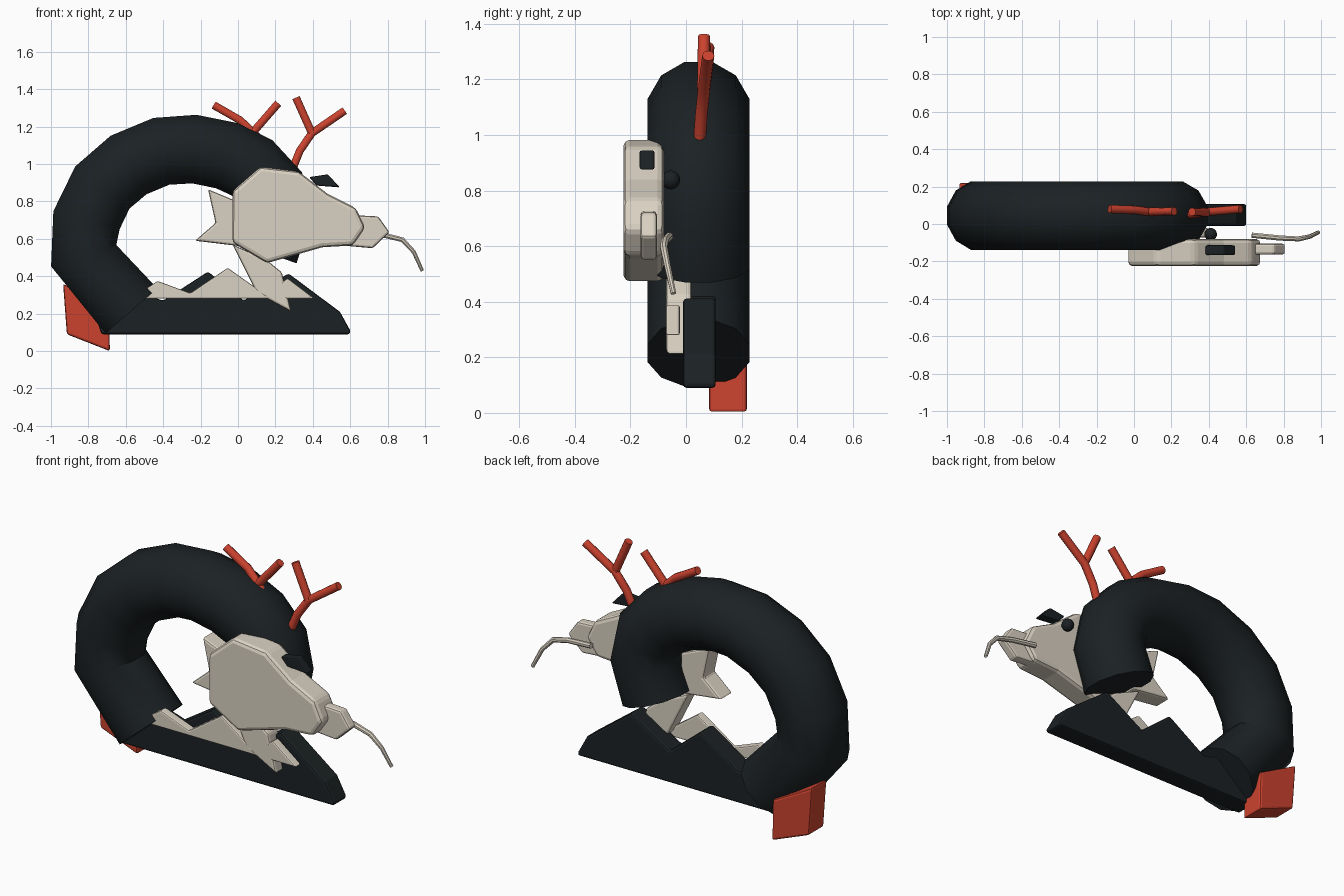
import bpy, bmesh, math
from mathutils import Vector

if "Cube" in bpy.data.objects:
    bpy.data.objects.remove(bpy.data.objects["Cube"])


def material(name, rgb):
    m = bpy.data.materials.new(name)
    m.diffuse_color = (*rgb, 1)
    m.use_nodes = True
    m.node_tree.nodes["Principled BSDF"].inputs["Base Color"].default_value = m.diffuse_color
    return m


BLACK = material("black", (0.011, 0.015, 0.017))
CREAM = material("cream", (0.70, 0.64, 0.54))
RED = material("red", (0.60, 0.055, 0.028))


def finish(bm, name, mat, smooth=True):
    bmesh.ops.recalc_face_normals(bm, faces=bm.faces)
    me = bpy.data.meshes.new(name)
    bm.to_mesh(me)
    bm.free()
    me.materials.append(mat)
    ob = bpy.data.objects.new(name, me)
    bpy.context.collection.objects.link(ob)
    if smooth:
        bpy.ops.object.select_all(action='DESELECT')
        ob.select_set(True)
        bpy.context.view_layer.objects.active = ob
        bpy.ops.object.shade_smooth_by_angle(angle=math.radians(40))
    return ob


def slab(name, outline, y0, y1, mat, bevel=0.012):
    """Extrude an x-z outline from y0 to y1 with softened edges."""
    bm = bmesh.new()
    face = bm.faces.new([bm.verts.new((x, y0, z)) for x, z in outline])
    ext = bmesh.ops.extrude_face_region(bm, geom=[face])
    for v in ext["geom"]:
        if isinstance(v, bmesh.types.BMVert):
            v.co.y = y1
    ob = finish(bm, name, mat, smooth=False)
    mod = ob.modifiers.new("soft_edges", 'BEVEL')
    mod.width = bevel
    mod.segments = 2
    return ob


def tube(bm, path, radii, sides):
    """Sweep a polygon along a path that lies mostly in the x-z plane."""
    pts = [Vector(p) for p in path]
    rings = []
    for i, p in enumerate(pts):
        a = (p - pts[i - 1]).normalized() if i else None
        b = (pts[i + 1] - p).normalized() if i < len(pts) - 1 else None
        t = ((a or b) + (b or a)).normalized()
        u = t.cross(Vector((0, 1, 0))).normalized()
        w = u.cross(t)
        ring = []
        for k in range(sides):
            g = 2 * math.pi * (k + 0.5) / sides
            ring.append(bm.verts.new(p + radii[i] * (math.cos(g) * u + math.sin(g) * w)))
        rings.append(ring)
    for r, s in zip(rings, rings[1:]):
        for k in range(sides):
            j = (k + 1) % sides
            bm.faces.new((r[k], r[j], s[j], s[k]))
    bm.faces.new(rings[0])
    bm.faces.new(rings[-1])


# Arched body
spine = [(-0.57, 0.215), (-0.825, 0.51), (-0.81, 0.70), (-0.725, 0.875), (-0.585, 0.995),
         (-0.41, 1.068), (-0.235, 1.08), (-0.06, 1.045), (0.075, 0.98),
         (0.18, 0.87), (0.21, 0.73), (0.14, 0.53)]
bm = bmesh.new()
tube(bm, [(x, 0.045, z) for x, z in spine], [0.19] * len(spine), 12)
# align the tail cut with the ground slope
for v in bm.verts:
    if v.index == -1 and v.co.z < -1:
        v.co.z = 0
finish(bm, "body", BLACK)

# Branching horns
for name, branches in {
    "horn_left": [[(0.12, 0.055, 1.13), (0.08, 0.065, 1.17), (0.01, 0.075, 1.235), (-0.13, 0.08, 1.315)],
                  [(0.08, 0.065, 1.17), (0.215, 0.068, 1.325)]],
    "horn_right": [[(0.29, 0.048, 0.97), (0.33, 0.055, 1.07), (0.395, 0.065, 1.165), (0.57, 0.08, 1.285)],
                   [(0.395, 0.062, 1.165), (0.31, 0.065, 1.355)]],
}.items():
    bm = bmesh.new()
    for path in branches:
        tube(bm, path, [0.022] * len(path), 10)
    finish(bm, name, RED)

# Head, snout, brow and eye
slab("head", [(-0.03, 0.855), (0.12, 0.985), (0.325, 0.96), (0.48, 0.84), (0.63, 0.765), (0.68, 0.66),
              (0.615, 0.565), (0.45, 0.555), (0.155, 0.47), (-0.03, 0.58)], -0.225, -0.08, CREAM, 0.022)
slab("snout", [(0.55, 0.73), (0.75, 0.72), (0.81, 0.635), (0.72, 0.55), (0.55, 0.565)],
     -0.163, -0.105, CREAM)
slab("brow", [(0.38, 0.93), (0.48, 0.945), (0.545, 0.875), (0.42, 0.885)], -0.167, -0.113, BLACK, 0.008)
bm = bmesh.new()
bmesh.ops.create_uvsphere(bm, u_segments=16, v_segments=10, radius=0.034)
bmesh.ops.translate(bm, verts=bm.verts, vec=(0.41, -0.055, 0.838))
finish(bm, "eye", BLACK)

# Cheek fin and throat fin
slab("cheek_fin", [(-0.16, 0.865), (0.02, 0.79), (0.02, 0.56), (-0.23, 0.59), (-0.12, 0.685)],
     -0.09, 0.02, CREAM)
slab("throat_fin", [(-0.03, 0.57), (0.10, 0.31), (0.285, 0.21), (0.235, 0.42), (0.15, 0.49)],
     -0.072, 0.02, CREAM)

# Whisker
bm = bmesh.new()
tube(bm, [(0.63, -0.06, 0.635), (0.78, -0.075, 0.62), (0.88, -0.08, 0.595),
          (0.94, -0.067, 0.53), (0.985, -0.045, 0.43)], [0.015, 0.015, 0.014, 0.012, 0.01], 8)
finish(bm, "whisker", CREAM)

# Peaked base with pale ridge in front
slab("base", [(-0.75, 0.15), (-0.73, 0.09), (0.60, 0.09), (0.60, 0.11), (0.545, 0.21), (0.27, 0.415),
              (0.03, 0.27), (-0.16, 0.425), (-0.40, 0.27), (-0.52, 0.31)], -0.01, 0.107, BLACK)
slab("ridge", [(-0.575, 0.28), (0.41, 0.28), (0.265, 0.39), (0.15, 0.30), (-0.055, 0.445),
               (-0.255, 0.31), (-0.43, 0.375)], -0.072, -0.022, CREAM, 0.008)

# Tail tip
slab("tail_tip", [(-0.935, 0.36), (-0.69, 0.23), (-0.685, 0.0), (-0.915, 0.09)], 0.082, 0.22, RED)
